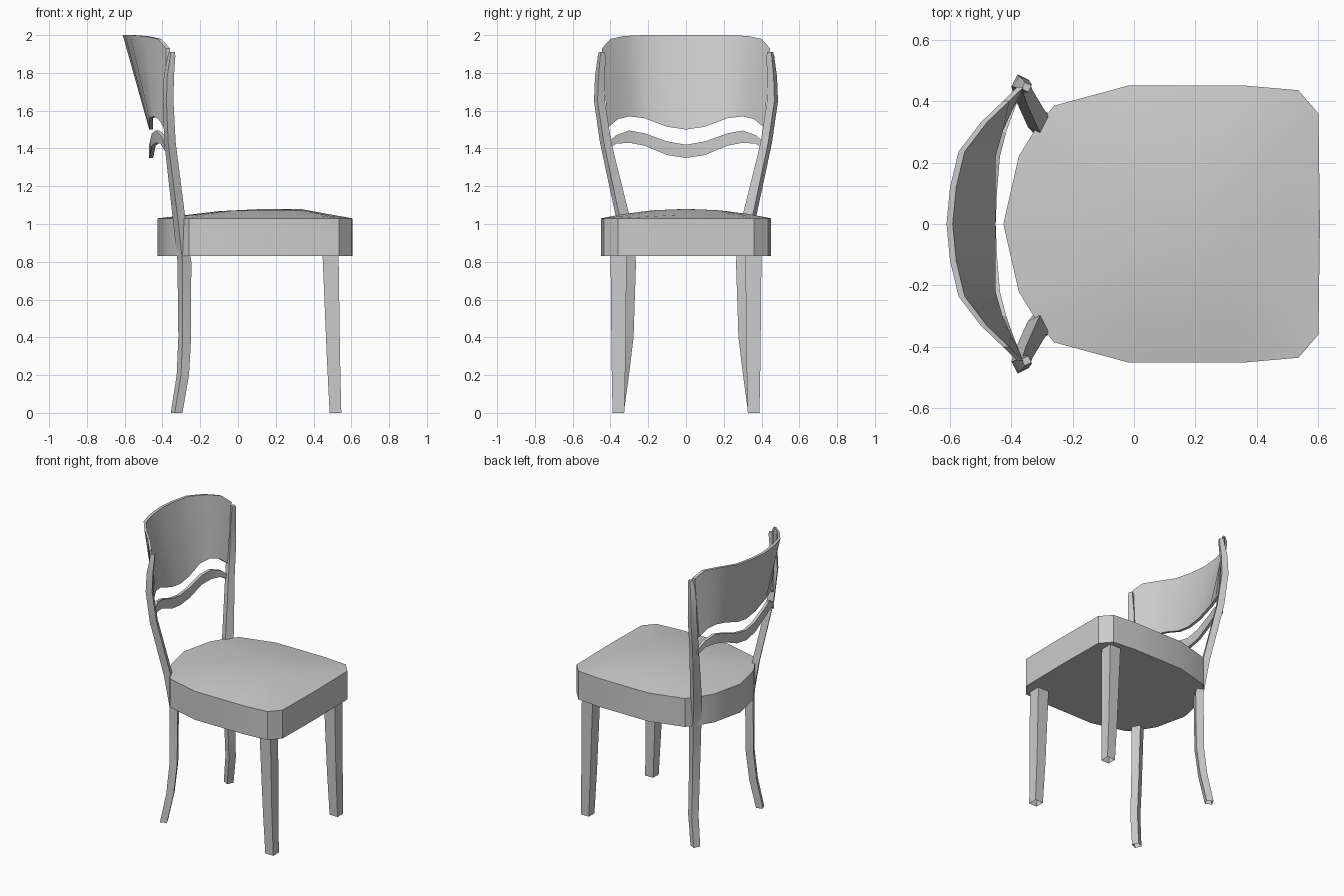
import bpy
import bmesh
from math import radians
from mathutils import Vector

cube = bpy.data.objects.get("Cube")
if cube:
    bpy.data.objects.remove(cube, do_unlink=True)

grey = bpy.data.materials.new("plain_grey")
grey.use_nodes = True
grey.diffuse_color = (0.6, 0.6, 0.6, 1)
grey.node_tree.nodes["Principled BSDF"].inputs["Base Color"].default_value = (0.6, 0.6, 0.6, 1)


def make_object(name, bm, angle=30):
    bmesh.ops.recalc_face_normals(bm, faces=bm.faces)
    mesh = bpy.data.meshes.new(name)
    bm.to_mesh(mesh)
    bm.free()
    mesh.materials.append(grey)
    obj = bpy.data.objects.new(name, mesh)
    bpy.context.collection.objects.link(obj)
    bpy.ops.object.select_all(action="DESELECT")
    obj.select_set(True)
    bpy.context.view_layer.objects.active = obj
    bpy.ops.object.shade_smooth_by_angle(angle=radians(angle))
    return obj


def loft(name, sections, cap_start=True):
    """Skin a closed tube through equal-length cross-sections."""
    bm = bmesh.new()
    rings = [[bm.verts.new(p) for p in s] for s in sections]
    for a, b in zip(rings, rings[1:]):
        for i in range(len(a)):
            j = (i + 1) % len(a)
            bm.faces.new((a[i], a[j], b[j], b[i]))
    if cap_start:
        bm.faces.new(rings[0])
    bm.faces.new(rings[-1])
    return make_object(name, bm)


def post(name, side, path, u, v):
    """Four-sided leg along (x, y, z, width, depth) stations, open at the foot."""
    u, v = Vector(u), Vector(v)
    sections = []
    for x, y, z, w, d in path:
        ring = [Vector((x, y, z)) + u * (a * w / 2) + v * (b * d / 2)
                for a, b in ((-1, -1), (1, -1), (1, 1), (-1, 1))]
        sections.append([(p.x, p.y * side, p.z) for p in ring])
    loft(name, sections, cap_start=False)


# Seat: rounded outline, straight sides and a low cushion dome
half = [(0.605, 0), (0.6, 0.36), (0.535, 0.435), (0.365, 0.45), (-0.02, 0.45),
        (-0.26, 0.385), (-0.32, 0.31), (-0.375, 0.22), (-0.425, 0)]
outline = half + [(x, -y) for x, y in half[-2:0:-1]]


def dome(x, y):
    run = 1 + x / 0.42 if x < 0 else 1 - max(0, x - 0.33) / 0.27
    return 1.03 + 0.05 * max(0, run) * (1 - (y / 0.45) ** 2)


bm = bmesh.new()
rings = [[bm.verts.new((x, y, z)) for x, y in outline] for z in (0.83, 1.03)]
for s in (0.75, 0.42):
    pts = [(0.14 + (x - 0.14) * s, y * s) for x, y in outline]
    rings.append([bm.verts.new((x, y, dome(x, y))) for x, y in pts])
bm.faces.new(rings[0])
for a, b in zip(rings, rings[1:]):
    for i in range(len(a)):
        j = (i + 1) % len(a)
        bm.faces.new((a[i], a[j], b[j], b[i]))
peak = bm.verts.new((0.14, 0, 1.08))
for i, vert in enumerate(rings[-1]):
    bm.faces.new((vert, rings[-1][(i + 1) % len(outline)], peak))
make_object("seat", bm)

# Legs: tapered at the front, curved and turned inwards at the back
front_path = [(0.516, 0.358, 0, 0.062, 0.062), (0.505, 0.357, 0.3, 0.07, 0.075),
              (0.49, 0.357, 0.84, 0.085, 0.085)]
rear_path = [(-0.325, 0.36, 0, 0.046, 0.046), (-0.292, 0.335, 0.2, 0.05, 0.048),
             (-0.282, 0.312, 0.4, 0.052, 0.05), (-0.284, 0.303, 0.8, 0.06, 0.052),
             (-0.312, 0.333, 1.03, 0.06, 0.045), (-0.36, 0.425, 1.43, 0.045, 0.045),
             (-0.37, 0.458, 1.65, 0.044, 0.042), (-0.366, 0.455, 1.78, 0.04, 0.04),
             (-0.352, 0.447, 1.89, 0.03, 0.03), (-0.35, 0.445, 1.91, 0.024, 0.024)]
for side, label in ((1, "left"), (-1, "right")):
    post("front_leg_" + label, side, front_path, (1, 0, 0), (0, 1, 0))
    post("rear_leg_" + label, side, rear_path, (0.45, 0.89, 0), (0.89, -0.45, 0))


# Backrest: leaning surface bowed backwards between the rear posts
def bow(y, z):
    table = [(0, 1), (0.12, 0.95), (0.235, 0.83), (0.33, 0.52), (0.445, 0)]
    y = abs(y)
    for (y0, s0), (y1, s1) in zip(table, table[1:]):
        if y <= y1:
            shape = s0 + (s1 - s0) * (y - y0) / (y1 - y0)
            break
    depth = 0.09 + 0.28 * max(0, z - 1.5)
    return -0.36 - depth * shape


def back_panel(name, columns):
    mirrored = [(-a, b, -c, d) for a, b, c, d in columns[:0:-1]]
    sections = []
    for y0, z0, y1, z1 in mirrored + columns:
        low, high = bow(y0, z0), bow(y1, z1)
        sections.append([(low, y0, z0), (high, y1, z1),
                         (high - 0.02, y1, z1), (low - 0.02, y0, z0)])
    loft(name, sections)


back_panel("backrest", [(0, 1.5, 0, 2), (0.1, 1.515, 0.12, 2), (0.22, 1.56, 0.235, 2),
                        (0.3, 1.57, 0.33, 1.995), (0.36, 1.555, 0.4, 1.98),
                        (0.415, 1.51, 0.445, 1.93)])
back_panel("back_rail", [(0, 1.35, 0, 1.42), (0.1, 1.365, 0.1, 1.437),
                         (0.22, 1.415, 0.22, 1.48), (0.3, 1.43, 0.3, 1.495),
                         (0.37, 1.425, 0.37, 1.47), (0.42, 1.39, 0.42, 1.425)])
